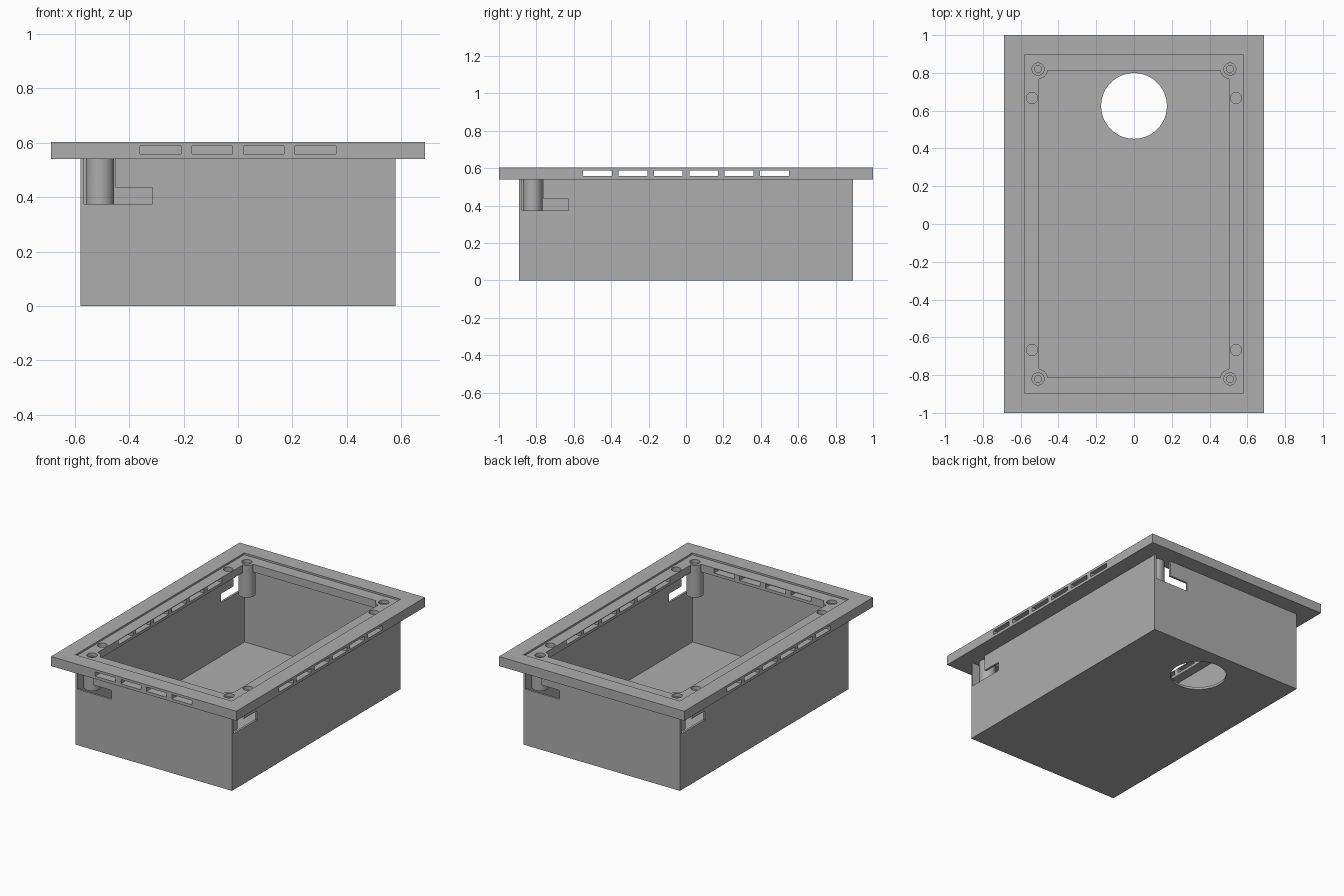
import bpy
import math

if "Cube" in bpy.data.objects:
    bpy.data.objects.remove(bpy.data.objects["Cube"])

grey = bpy.data.materials.new("plain_grey")
grey.diffuse_color = (0.42, 0.42, 0.42, 1)
grey.use_nodes = True
grey.node_tree.nodes["Principled BSDF"].inputs["Base Color"].default_value = grey.diffuse_color

TOP, UNDER, RECESS = 0.604, 0.54, 0.592   # rim top, rim underside, recess floor
HX, HY = 0.58, 0.892                      # tub half size
WALL = 0.014


def box(name, x0, x1, y0, y1, z0, z1):
    verts = [(x, y, z) for x in (x0, x1) for y in (y0, y1) for z in (z0, z1)]
    faces = [(0, 1, 3, 2), (4, 6, 7, 5), (0, 4, 5, 1), (2, 3, 7, 6), (0, 2, 6, 4), (1, 5, 7, 3)]
    me = bpy.data.meshes.new(name)
    me.from_pydata(verts, [], faces)
    ob = bpy.data.objects.new(name, me)
    bpy.context.collection.objects.link(ob)
    return ob


def block(name, hx, hy, z0, z1):
    return box(name, -hx, hx, -hy, hy, z0, z1)


def cylinder(name, x, y, r, z0, z1, sides=32):
    bpy.ops.mesh.primitive_cylinder_add(vertices=sides, radius=r, depth=z1 - z0,
                                        location=(x, y, (z0 + z1) / 2))
    ob = bpy.context.object
    ob.name = name
    return ob


def combine(target, tool, operation):
    bpy.context.view_layer.objects.active = target
    mod = target.modifiers.new("shape", 'BOOLEAN')
    mod.operation, mod.solver, mod.object = operation, 'EXACT', tool
    bpy.ops.object.modifier_apply(modifier=mod.name)
    bpy.data.objects.remove(tool)


def cut(tool):
    combine(body, tool, 'DIFFERENCE')


# Tub with a wide rim that also overhangs inwards
body = block("flanged_box", HX, HY, 0, 0.57)
combine(body, block("rim", 0.6875, 1.0, UNDER, TOP), 'UNION')
cut(block("cavity", HX - WALL, HY - WALL, 0.016, UNDER))
cut(block("opening", 0.503, 0.812, 0.5, 0.7))

# Screw bosses hanging in the corners
corners = [(sx, sy) for sx in (-1, 1) for sy in (-1, 1)]
for sx, sy in corners:
    combine(body, cylinder("boss", sx * 0.508, sy * 0.82, 0.052, 0.375, 0.6), 'UNION')

# Shallow recess for a lid
cut(block("lid_recess", HX, HY + 0.002, RECESS, 0.7))

# Stepped screw holes and shallow round pockets
for sx, sy in corners:
    cut(cylinder("screw_head", sx * 0.508, sy * 0.82, 0.032, 0.57, 0.7))
    cut(cylinder("screw_hole", sx * 0.508, sy * 0.82, 0.018, 0.45, 0.65, 24))
    cut(cylinder("round_pocket", sx * 0.54, sy * 0.667, 0.03, 0.565, 0.7))

# Vent slots through the rim: four in front, six on each side
for i in range(4):
    x = (i - 1.5) * 0.19
    cut(box("front_slot", x - 0.075, x + 0.075, -1.1, -0.7, 0.559, 0.588))
for i in range(6):
    y = (i - 2.5) * 0.189
    for s in (-1, 1):
        a, b = sorted((s * 0.4, s * 0.8))
        cut(box("side_slot", a, b, y - 0.077, y + 0.077, 0.559, 0.588))

# Stepped wall openings, one beside each corner, repeated after a half turn
for s in (-1, 1):
    for end, top in ((0.45, UNDER), (0.314, 0.435)):
        x0, x1 = sorted((s * 0.566, s * end))
        y0, y1 = sorted((s * 0.95, s * (HY - WALL - 0.003)))
        cut(box("end_window", x0, x1, y0, y1, 0.375, top))
    for end, top in ((0.762, UNDER), (0.628, 0.435)):
        x0, x1 = sorted((-s * 0.65, -s * (HX - WALL - 0.003)))
        y0, y1 = sorted((s * 0.878, s * end))
        cut(box("side_window", x0, x1, y0, y1, 0.375, top))

# Large round hole in the floor
cut(cylinder("floor_hole", 0, 0.625, 0.174, -0.1, 0.1, 64))

# Finish
body.data.materials.clear()
body.data.materials.append(grey)
for p in body.data.polygons:
    p.material_index = 0
bpy.ops.object.select_all(action='DESELECT')
body.select_set(True)
bpy.context.view_layer.objects.active = body
bpy.ops.object.shade_smooth_by_angle(angle=math.radians(30))
